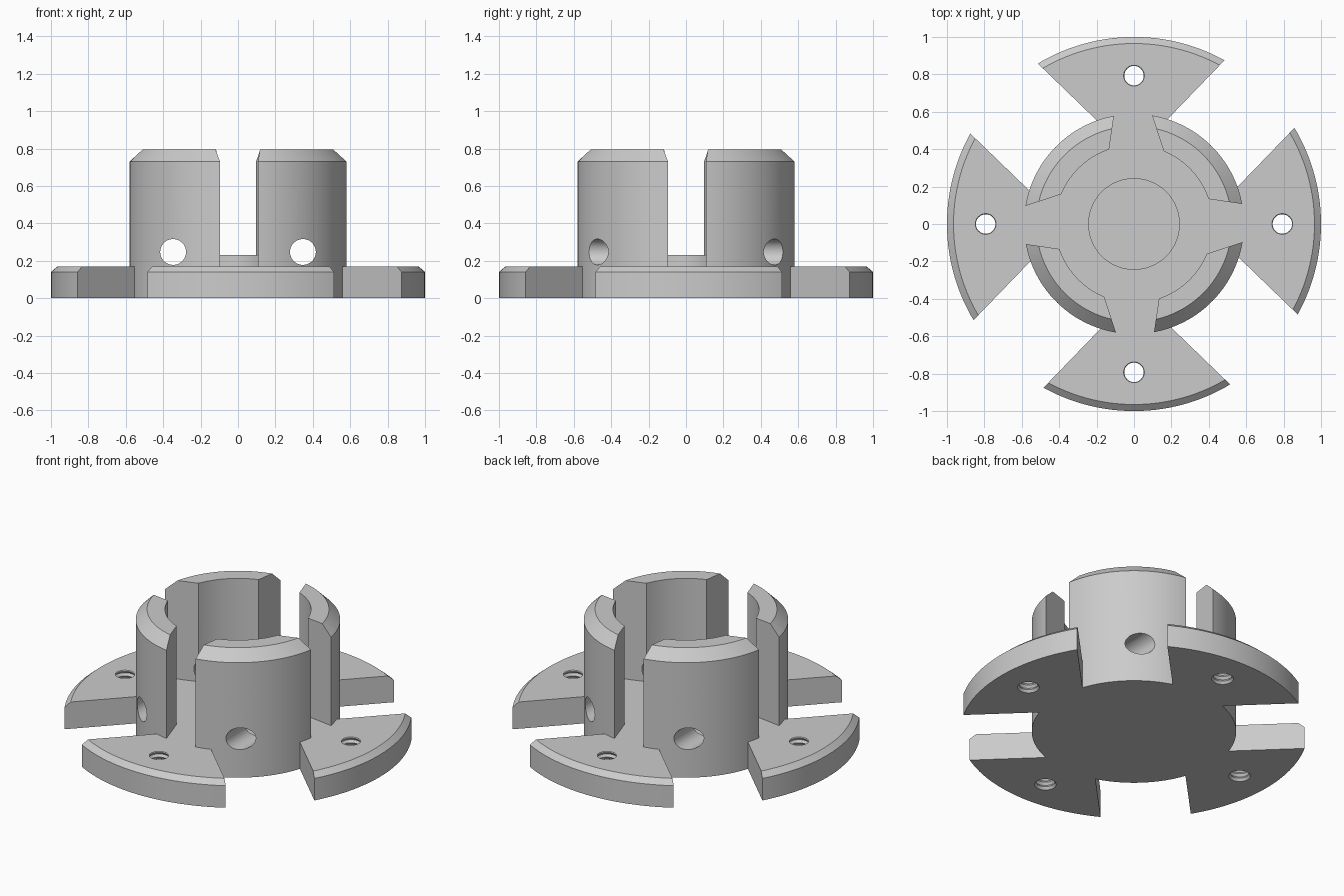
import bpy
import bmesh
from math import sin, cos, pi, radians
from mathutils import Matrix, Vector

cube = bpy.data.objects.get("Cube")
if cube:
    bpy.data.objects.remove(cube, do_unlink=True)

# Single flat grey
grey = bpy.data.materials.new("plain_grey")
grey.use_nodes = True
colour = (0.6, 0.6, 0.6, 1)
grey.diffuse_color = colour
for node in grey.node_tree.nodes:
    if node.type == "BSDF_PRINCIPLED":
        node.inputs["Base Color"].default_value = colour


def solid(name, rings, matrix=Matrix()):
    """Closed solid skinned through a stack of equal point rings."""
    bm = bmesh.new()
    loops = [[bm.verts.new(matrix @ Vector(p)) for p in ring] for ring in rings]
    for low, high in zip(loops, loops[1:]):
        for i in range(len(low)):
            j = (i + 1) % len(low)
            bm.faces.new((low[i], low[j], high[j], high[i]))
    bm.faces.new(loops[0])
    bm.faces.new(loops[-1])
    bmesh.ops.recalc_face_normals(bm, faces=bm.faces)
    mesh = bpy.data.meshes.new(name)
    bm.to_mesh(mesh)
    bm.free()
    mesh.materials.append(grey)
    obj = bpy.data.objects.new(name, mesh)
    bpy.context.collection.objects.link(obj)
    return obj


def lathe(name, profile, sides, matrix=Matrix()):
    rings = [[(r * cos(2 * pi * i / sides), r * sin(2 * pi * i / sides), z)
              for i in range(sides)] for r, z in profile]
    return solid(name, rings, matrix)


def prism(name, outline, z0, z1, matrix=Matrix()):
    return solid(name, [[(x, y, z) for x, y in outline] for z in (z0, z1)], matrix)


def combine(target, tool, operation="DIFFERENCE"):
    """Apply a boolean and discard the helper solid."""
    tool.hide_render = True
    mod = target.modifiers.new("boolean", "BOOLEAN")
    mod.operation = operation
    mod.solver = "EXACT"
    mod.object = tool
    bpy.context.view_layer.objects.active = target
    bpy.ops.object.modifier_apply(modifier=mod.name)
    bpy.data.objects.remove(tool, do_unlink=True)


def turn(degrees):
    return Matrix.Rotation(radians(degrees), 4, "Z")


FLOOR = 0.17

# Chamfered flange, split into four wings by two crossing slots
flange = lathe("flange_wings", [(1, 0), (1, 0.14), (0.965, FLOOR)], 160)
slot = [(-1.2, -0.26), (1.2, -0.26), (1.2, 0.26), (-1.2, 0.26)]
for angle in (46, 136):
    combine(flange, prism("slot_cutter", slot, -0.1, 0.4, turn(angle)))

# Threaded bolt hole in each wing
thread = [(0.052 if i % 2 == 0 else 0.063, -0.045 + 0.015 * i) for i in range(18)]
for k in range(4):
    place = turn(90 * k) @ Matrix.Translation((0.793, 0, 0))
    combine(flange, lathe("thread_cutter", thread, 32, place))

# Hub: cup wall with chamfered rim and a raised disc in the middle
hub = lathe("slotted_hub", [(0.588, 0), (0.588, 0.73), (0.523, 0.795), (0.42, 0.795),
                            (0.42, FLOOR), (0.245, FLOOR), (0.245, 0.23)], 128, turn(0.95))

# Four flared gaps divide the wall into jaws
gap = [(0.078, 0.637), (0.173, 0.347), (-0.139, 0.36), (-0.099, 0.635)]
for k in range(4):
    combine(hub, prism("gap_cutter", gap, FLOOR, 1, turn(90 * k)))

# Cross holes running front to back through the jaws
for side in (-1, 1):
    place = Matrix.Translation((side * 0.347, 0, 0.247)) @ Matrix.Rotation(pi / 2, 4, "X")
    combine(hub, lathe("cross_hole_cutter", [(0.069, -1), (0.069, 1)], 48, place))

# Join wings to hub and shade
combine(hub, flange, "UNION")
bpy.ops.object.select_all(action="DESELECT")
hub.select_set(True)
bpy.context.view_layer.objects.active = hub
bpy.ops.object.shade_smooth_by_angle(angle=radians(25))
